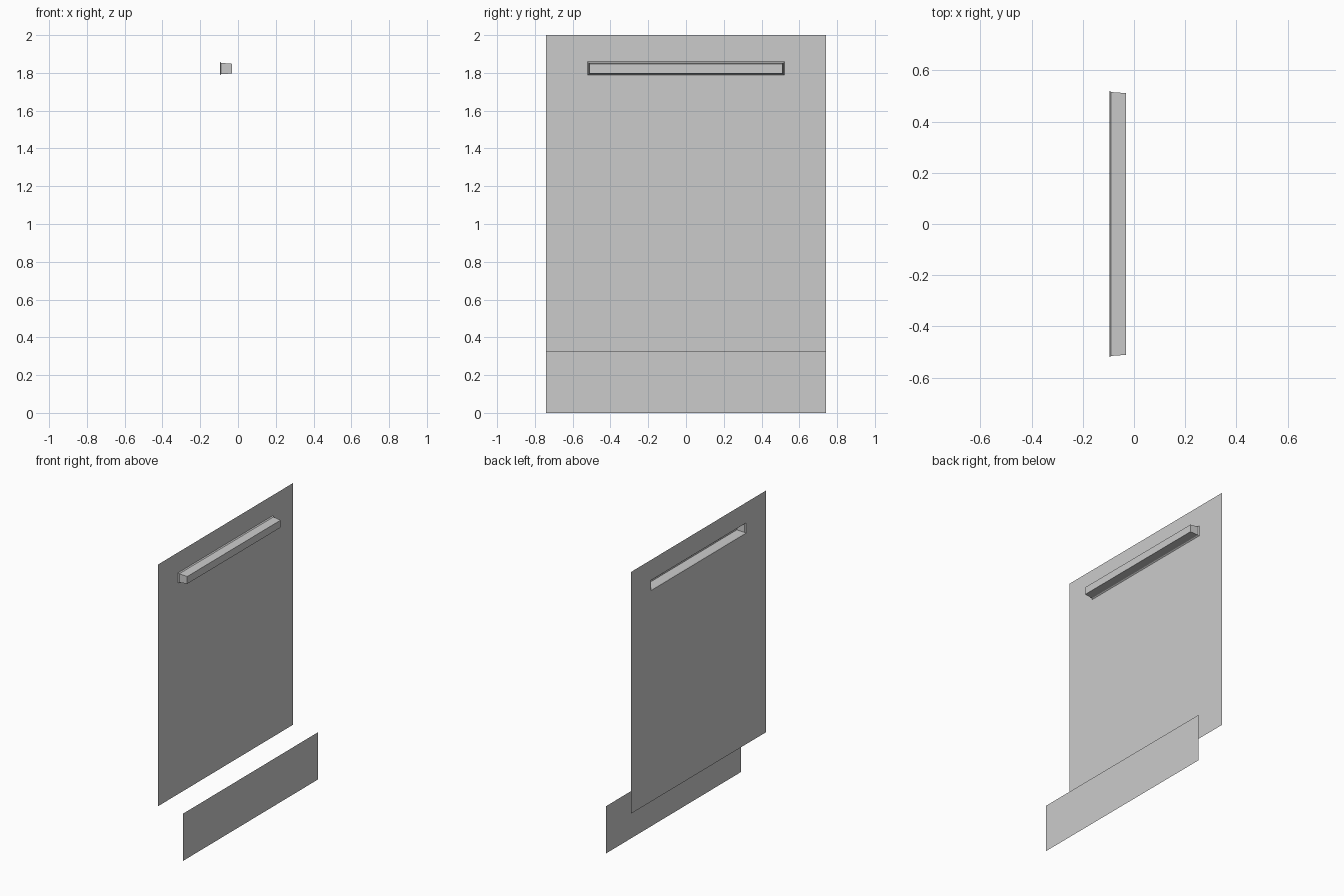
import bpy, bmesh

if "Cube" in bpy.data.objects:
    bpy.data.objects.remove(bpy.data.objects["Cube"])

SPLIT_Z = 0.327      # door bottom / kick panel top
HALF_Y = 0.74
FRONT_X, REAR_X = -0.096, 0.096


def rect(bm, x, half_y, z0, z1):
    """Rectangular vertex loop in the plane at x."""
    return [bm.verts.new((x, y, z)) for y, z in
            ((half_y, z0), (-half_y, z0), (-half_y, z1), (half_y, z1))]


def build(name, loops):
    """Join successive rectangles with quads and cap the last; faces look toward -x."""
    bm = bmesh.new()
    rings = [rect(bm, *loop) for loop in loops]
    for a, b in zip(rings, rings[1:]):
        for i in range(4):
            j = (i + 1) % 4
            bm.faces.new((a[i], a[j], b[j], b[i]))
    cap = bm.faces.new(rings[-1])
    cap.normal_update()
    if cap.normal.x > 0:
        bmesh.ops.reverse_faces(bm, faces=bm.faces[:])
    mesh = bpy.data.meshes.new(name)
    bm.to_mesh(mesh)
    bm.free()
    obj = bpy.data.objects.new(name, mesh)
    bpy.context.collection.objects.link(obj)
    return obj


# Door sheet with chamfered, tapering pocket handle
build("door_panel", [
    (FRONT_X, HALF_Y, SPLIT_Z, 2.0),
    (FRONT_X, 0.521, 1.788, 1.859),
    (-0.089, 0.515, 1.793, 1.853),
    (-0.031, 0.511, 1.797, 1.848),
])

# Set-back kick panel below the door
build("kick_panel", [(REAR_X, HALF_Y, 0.0, SPLIT_Z)])
